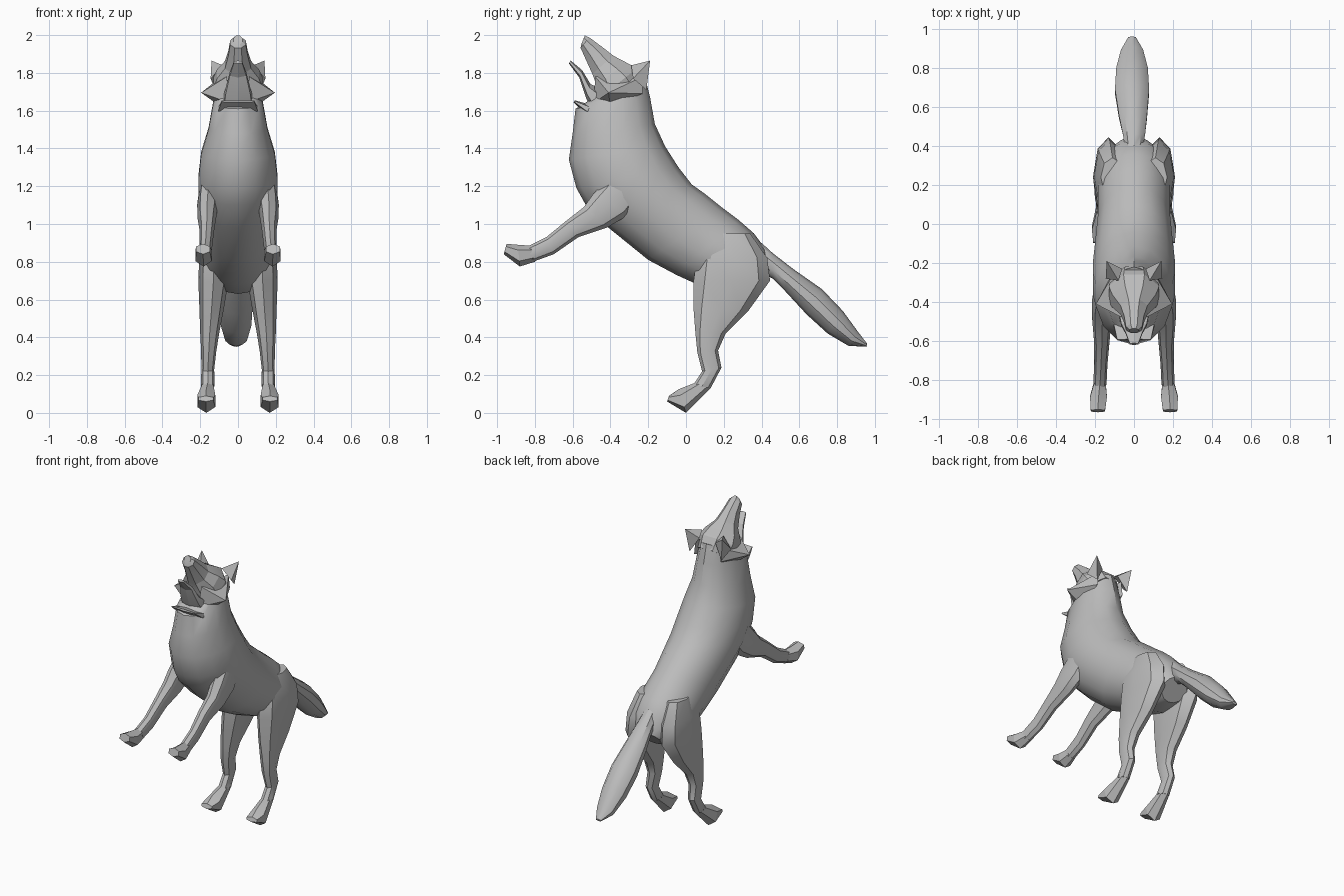
import bpy, bmesh, math
from mathutils import Vector

fur = bpy.data.materials.new("grey fur")
fur.diffuse_color = (0.5, 0.5, 0.5, 1)


def finish(name, bm, mirror=False, angle=30):
    """Turn a bmesh into a shaded, optionally mirrored object."""
    bmesh.ops.recalc_face_normals(bm, faces=bm.faces)
    me = bpy.data.meshes.new(name)
    bm.to_mesh(me)
    bm.free()
    me.materials.append(fur)
    ob = bpy.data.objects.new(name, me)
    bpy.context.collection.objects.link(ob)
    bpy.ops.object.select_all(action='DESELECT')
    ob.select_set(True)
    bpy.context.view_layer.objects.active = ob
    bpy.ops.object.shade_smooth_by_angle(angle=math.radians(angle))
    if mirror:
        ob.modifiers.new("mirror", 'MIRROR')
    return ob


def loft(name, rings, sides=12, mirror=False, angle=35, turn=0):
    """Skin oval rings (y1, z1, y2, z2, centre x, half width)."""
    bm = bmesh.new()
    loops = []
    for y1, z1, y2, z2, xc, w in rings:
        a, b = Vector((xc, y1, z1)), Vector((xc, y2, z2))
        mid, half = (a + b) / 2, (a - b) / 2
        loop = []
        for i in range(sides):
            t = 2 * math.pi * (i + turn) / sides
            loop.append(bm.verts.new(mid + half * math.cos(t) + Vector((w * math.sin(t), 0, 0))))
        loops.append(loop)
    for p, q in zip(loops, loops[1:]):
        for i in range(sides):
            j = (i + 1) % sides
            bm.faces.new((p[i], p[j], q[j], q[i]))
    bm.faces.new(loops[0])
    bm.faces.new(loops[-1])
    return finish(name, bm, mirror, angle)


def spike(name, base, tip):
    """Mirrored pyramid with a flat-faced tip."""
    bm = bmesh.new()
    vs = [bm.verts.new(p) for p in base]
    top = bm.verts.new(tip)
    bm.faces.new(vs)
    for i in range(len(vs)):
        bm.faces.new((vs[i], vs[(i + 1) % len(vs)], top))
    return finish(name, bm, True, 5)


# Neck, chest, belly and rump
loft("body", [
    (-0.22, 1.79, -0.47, 1.68, 0, .10),
    (-0.19, 1.67, -0.585, 1.61, 0, .135),
    (-0.165, 1.53, -0.60, 1.48, 0, .16),
    (-0.11, 1.41, -0.62, 1.34, 0, .20),
    (-0.04, 1.30, -0.58, 1.19, 0, .215),
    (0.03, 1.21, -0.53, 1.10, 0, .215),
    (0.10, 1.16, -0.41, 0.98, 0, .205),
    (0.20, 1.08, -0.20, 0.81, 0, .19),
    (0.28, 1.02, -0.05, 0.73, 0, .19),
    (0.36, 0.95, 0.06, 0.68, 0, .19),
    (0.42, 0.87, 0.20, 0.63, 0, .17),
    (0.45, 0.76, 0.33, 0.64, 0, .09)], sides=14)

# Throat fur tuft
loft("throat_tuft", [
    (-0.59, 1.655, -0.595, 1.645, 0, .10),
    (-0.50, 1.63, -0.54, 1.59, 0, .12),
    (-0.40, 1.62, -0.44, 1.54, 0, .12)], sides=6, angle=10)

# Bushy tail
loft("tail", [
    (0.40, 0.90, 0.40, 0.74, 0, .05),
    (0.46, 0.845, 0.46, 0.71, 0, .06),
    (0.57, 0.76, 0.52, 0.65, -.005, .075),
    (0.72, 0.655, 0.64, 0.52, -.01, .092),
    (0.83, 0.54, 0.75, 0.42, -.01, .085),
    (0.91, 0.43, 0.86, 0.355, -.01, .06),
    (0.96, 0.365, 0.955, 0.35, -.01, .02)], sides=10)

# Hind legs with tilted paws
loft("hind_leg", [
    (0.14, 0.95, 0.34, 0.95, .11, .06),
    (0.06, 0.84, 0.43, 0.82, .125, .08),
    (0.04, 0.70, 0.445, 0.70, .13, .08),
    (0.04, 0.55, 0.33, 0.54, .14, .064),
    (0.05, 0.42, 0.21, 0.42, .15, .05),
    (0.06, 0.32, 0.17, 0.33, .155, .04),
    (0.085, 0.22, 0.188, 0.24, .16, .034),
    (0.04, 0.15, 0.13, 0.13, .16, .036)], sides=8, mirror=True)
loft("hind_paw", [
    (0.05, 0.16, 0.13, 0.13, .16, .034),
    (-0.04, 0.125, 0.0, 0.0, .168, .055),
    (-0.09, 0.09, -0.10, 0.06, .17, .045)], sides=6, mirror=True, angle=10)

# Raised front legs
loft("front_leg", [
    (-0.38, 1.28, -0.22, 1.16, .15, .05),
    (-0.49, 1.16, -0.30, 1.05, .16, .056),
    (-0.54, 1.09, -0.42, 0.98, .165, .05),
    (-0.63, 1.02, -0.57, 0.93, .165, .04),
    (-0.74, 0.93, -0.70, 0.84, .17, .034),
    (-0.84, 0.88, -0.81, 0.80, .175, .034)], sides=8, mirror=True)
loft("front_paw", [
    (-0.82, 0.885, -0.80, 0.80, .175, .034),
    (-0.89, 0.89, -0.88, 0.775, .182, .05),
    (-0.95, 0.895, -0.965, 0.84, .185, .042)], sides=6, mirror=True, angle=10)

# Skull and upper muzzle, raised skyward
loft("head", [
    (-0.21, 1.76, -0.42, 1.61, 0, .12),
    (-0.25, 1.83, -0.47, 1.66, 0, .14),
    (-0.31, 1.86, -0.48, 1.73, 0, .12),
    (-0.38, 1.895, -0.50, 1.79, 0, .075),
    (-0.44, 1.94, -0.535, 1.87, 0, .055),
    (-0.51, 1.99, -0.56, 1.93, 0, .045),
    (-0.535, 2.0, -0.555, 1.95, 0, .025)], sides=8, angle=12, turn=0.5)

# Open lower jaw
loft("lower_jaw", [
    (-0.46, 1.72, -0.50, 1.60, 0, .085),
    (-0.505, 1.74, -0.53, 1.67, 0, .075),
    (-0.55, 1.815, -0.565, 1.775, 0, .05),
    (-0.61, 1.865, -0.62, 1.85, 0, .025)], sides=6, angle=10)

# Pointed cheek ruff and ears
spike("cheek_ruff", [(.09, -.23, 1.78), (.06, -.48, 1.78), (.04, -.49, 1.64),
                     (.09, -.40, 1.62), (.10, -.23, 1.69)], (.195, -.41, 1.695))
spike("ear", [(.06, -.23, 1.81), (.08, -.29, 1.84), (.145, -.28, 1.77),
              (.12, -.21, 1.71)], (.14, -.19, 1.865))
